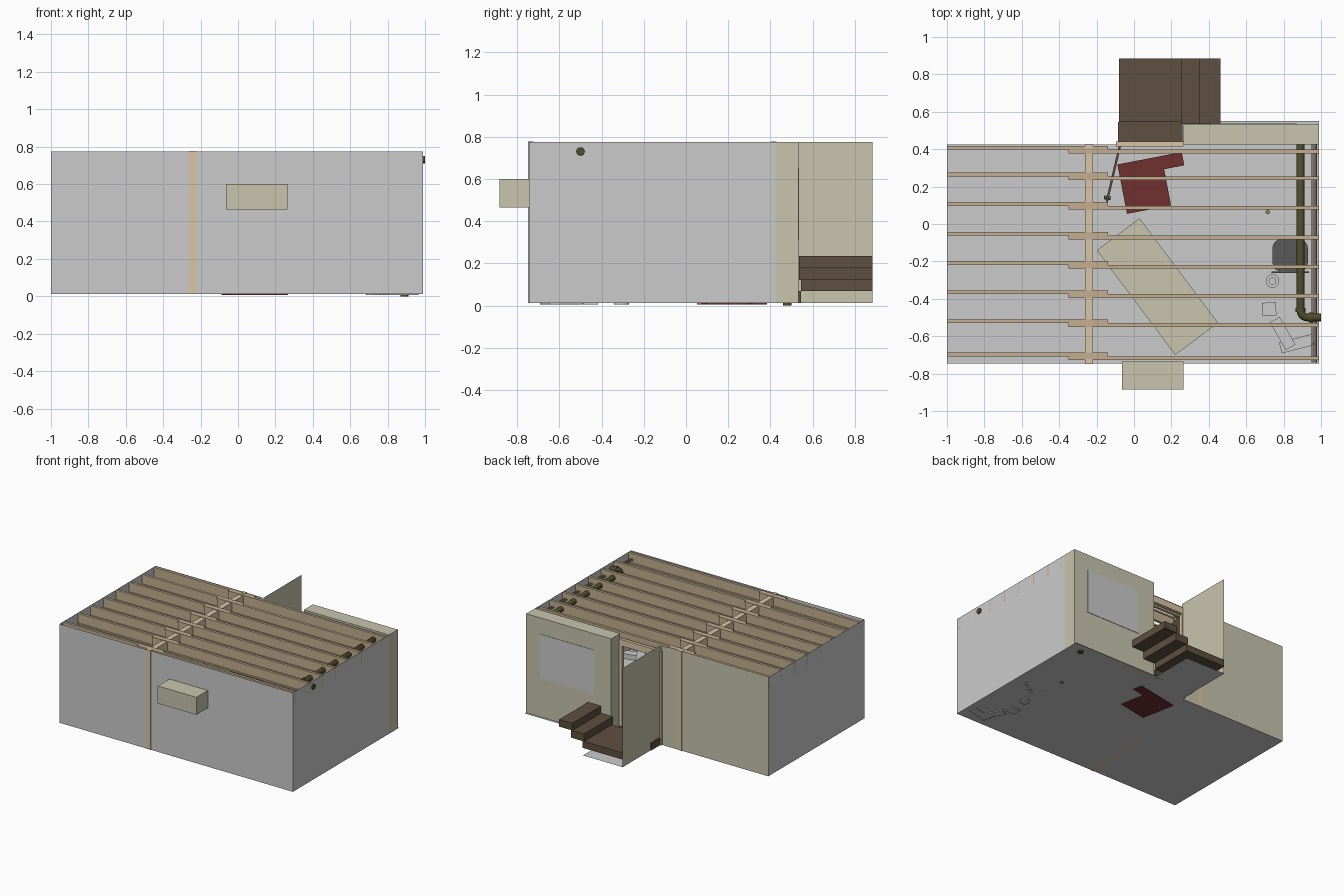
import bpy, bmesh, math
from mathutils import Vector, Matrix

if "Cube" in bpy.data.objects:
    bpy.data.objects.remove(bpy.data.objects["Cube"])

COL = {"cream": (0.58, 0.56, 0.42), "wood": (0.55, 0.43, 0.28), "beam": (0.70, 0.56, 0.38),
       "brown": (0.11, 0.08, 0.05), "olive": (0.08, 0.07, 0.025), "red": (0.16, 0.03, 0.03),
       "copper": (0.28, 0.2, 0.13), "dark": (0.1, 0.1, 0.1)}
MATS = {}


def paint(ob, col):
    if col:
        if col not in MATS:
            MATS[col] = bpy.data.materials.new(col)
            MATS[col].diffuse_color = (*COL[col], 1)
        ob.data.materials.append(MATS[col])
    return ob


def finish(name, bm, col):
    me = bpy.data.meshes.new(name)
    bm.to_mesh(me)
    bm.free()
    ob = bpy.data.objects.new(name, me)
    bpy.context.collection.objects.link(ob)
    return paint(ob, col)


def box(name, x, y, z, col=None, rot=0, bevel=0):
    bm = bmesh.new()
    bmesh.ops.create_cube(bm, size=1)
    bm.transform(Matrix.Diagonal((x[1] - x[0], y[1] - y[0], z[1] - z[0], 1)))
    if bevel:
        es = [e for e in bm.edges if abs(e.verts[0].co.z - e.verts[1].co.z) > 1e-4]
        bmesh.ops.bevel(bm, geom=es, offset=bevel, segments=4, profile=0.5, affect='EDGES')
    ob = finish(name, bm, col)
    ob.location = (sum(x) / 2, sum(y) / 2, sum(z) / 2)
    ob.rotation_euler.z = rot
    return ob


def wall(name, a, b, z, col=None):
    """single-sided upright sheet between two plan points"""
    bm = bmesh.new()
    bm.faces.new([bm.verts.new(p) for p in
                  [(*a, z[0]), (*b, z[0]), (*b, z[1]), (*a, z[1])]])
    return finish(name, bm, col)


def pipe(name, pts, r, col=None):
    cu = bpy.data.curves.new(name, 'CURVE')
    cu.dimensions = '3D'
    cu.bevel_depth, cu.bevel_resolution, cu.use_fill_caps = r, 3, True
    sp = cu.splines.new('POLY')
    sp.points.add(len(pts) - 1)
    for p, c in zip(sp.points, pts):
        p.co = (*c, 1)
    ob = bpy.data.objects.new(name, cu)
    bpy.context.collection.objects.link(ob)
    return paint(ob, col)


def cyl(name, c, r, z, col=None, n=24):
    bm = bmesh.new()
    bmesh.ops.create_cone(bm, cap_ends=True, segments=n, radius1=r, radius2=r, depth=z[1] - z[0])
    ob = finish(name, bm, col)
    ob.location = (*c, (z[0] + z[1]) / 2)
    return ob


Z0, Z1 = 0.012, 0.775
L, R, F, B = -1.0, 0.99, -0.745, 0.425

# floor outline, running on under the stair landing
bm = bmesh.new()
bm.faces.new([bm.verts.new((x, y, Z0)) for x, y in
              [(L, F), (R, F), (R, 0.55), (0.26, 0.55), (0.26, 0.885), (-0.08, 0.885), (-0.08, B), (L, B)]])
finish("floor", bm, None)

# outer walls, front one open at the window well
wall("left_wall", (L, B), (L, F), (Z0, Z1))
wall("right_wall", (R, F), (R, B), (Z0, Z1))
wall("back_wall", (-0.09, B), (L, B), (Z0, Z1), "cream")
WX, WZ = (-0.065, 0.265), (0.465, 0.6)
wall("front_wall_left", (L, F), (WX[0], F), (Z0, Z1))
wall("front_wall_right", (WX[1], F), (R, F), (Z0, Z1))
wall("front_wall_under_window", (WX[0], F), (WX[1], F), (Z0, WZ[0]))
wall("front_wall_over_window", (WX[0], F), (WX[1], F), (WZ[1], Z1))

# window well: box with its inner side open
well = box("window_well", WX, (-0.885, -0.735), WZ, "cream")
bm = bmesh.new()
bm.from_mesh(well.data)
bmesh.ops.delete(bm, geom=[f for f in bm.faces if f.normal.y > 0.9], context='FACES_ONLY')
bm.to_mesh(well.data)
bm.free()

# thick back wall with panel, and stairwell side wall
box("thick_back_wall", (0.265, R), (B, 0.533), (Z0, Z1), "cream")
box("back_window_panel", (0.41, 0.87), (0.525, 0.536), (0.31, 0.65))
wall("stairwell_wall", (-0.08, B), (-0.08, 0.885), (Z0, Z1), "cream")

# stairs
box("threshold_step", (-0.085, 0.26), (0.435, 0.545), (Z0, 0.07), "brown")
box("stair_landing", (-0.08, 0.265), (0.545, 0.885), (0.07, 0.122), "brown")
box("stair_step_1", (0.25, 0.36), (0.535, 0.885), (0.122, 0.18), "brown")
box("stair_step_2", (0.35, 0.462), (0.535, 0.885), (0.18, 0.235), "brown")

# door frame and open door
box("door_jamb_left", (-0.095, -0.07), (0.415, 0.44), (Z0, 0.74), "beam")
box("door_jamb_right", (0.24, 0.265), (0.415, 0.44), (Z0, 0.74), "beam")
box("door_header", (-0.07, 0.24), (0.415, 0.44), (0.69, 0.74), "beam")
ang = math.atan2(0.30, 0.07)
box("door_leaf", (-0.264, 0.044), (0.264, 0.276), (Z0 + 0.005, 0.685), "brown", ang)
pipe("door_handle", [(-0.16, 0.143, 0.33), (-0.125, 0.137, 0.33)], 0.01, "brown")

# lapped joists with flanges and thin webs
for i, y in enumerate([-0.718, -0.54, -0.385, -0.228, -0.072, 0.087, 0.245, 0.388]):
    for side, x, dy in (("right", (-0.35, R), 0), ("left", (L, -0.14), 0.02)):
        c = y + dy
        box(f"joist_{side}_top_{i}", x, (c - .01, c + .01), (0.763, Z1), "wood")
        box(f"joist_{side}_web_{i}", x, (c - .004, c + .004), (0.70, 0.763), "wood")
        box(f"joist_{side}_bottom_{i}", x, (c - .01, c + .01), (0.688, 0.70), "wood")

# bearing stud wall
SX = (-0.262, -0.222)
box("bearing_beam", SX, (F, B), (0.70, 0.77), "beam")
box("stud_bottom_plate", SX, (F, B), (Z0, 0.03), "beam")
for i in range(8):
    y = F - 0.003 + i * (B - F - 0.019) / 7
    top = 0.778 if i in (0, 7) else 0.70
    box(f"stud_{i}", SX, (y, y + 0.025), (Z0, top), "beam")

# drain pipe: elbow out through the right wall, drop inside the thick wall
bend = [(0.93 - 0.04 * math.cos(a), -0.46 - 0.04 * math.sin(a), 0.73)
        for a in [k * math.pi / 10 for k in range(6)]]
pipe("drain_pipe", [(0.89, 0.48, 0.0), (0.89, 0.48, 0.71), (0.89, 0.46, 0.73)] + bend
     + [(1.0, -0.5, 0.73)], 0.021, "olive")
pipe("drain_collar_side", [(0.89, -0.47, 0.73), (0.89, -0.45, 0.73)], 0.026, "olive")
pipe("drain_collar_end", [(0.935, -0.5, 0.73), (0.955, -0.5, 0.73)], 0.026, "olive")
for i, x in enumerate((0.955, 0.972)):
    pipe(f"water_pipe_{i}", [(x, -0.74, 0.725), (x, 0.425, 0.725)], 0.006, "copper")

# long table, set askew
rot = math.atan2(-0.56, 0.42)
c = Vector((0.125, -0.335))
box("table_top", (c.x - .35, c.x + .35), (c.y - .143, c.y + .143), (0.215, 0.24), "cream", rot)
for i, (u, v) in enumerate([(-.32, -.115), (.32, -.115), (-.32, .115), (.32, .115)]):
    p = c + Matrix.Rotation(rot, 2) @ Vector((u, v))
    box(f"table_leg_{i}", (p.x - .013, p.x + .013), (p.y - .013, p.y + .013), (Z0, 0.215), "cream", rot)

# red corner seat by the door
box("seat_base", (-0.06, 0.18), (0.075, 0.29), (0.006, 0.12), "red", 0.19)
box("seat_back", (-0.085, 0.265), (0.28, 0.352), (0.006, 0.12), "red", 0.19)

# utility items along the right wall
box("heater_body", (0.74, 0.93), (-0.255, -0.08), (Z0, 0.3), "dark", 0, 0.05)
box("heater_front", (0.735, 0.935), (-0.263, -0.255), (Z0, 0.3), "dark")
cyl("bucket", (0.74, -0.305), 0.036, (0.006, 0.09))
cyl("bucket_lid", (0.74, -0.305), 0.02, (0.09, 0.1))
cyl("floor_pole", (0.715, 0.065), 0.012, (0.006, 0.69), "copper", 12)
box("carton_small", (0.685, 0.76), (-0.49, -0.42), (0.006, 0.06), None, 0.05)
box("carton_tall", (0.71, 0.88), (-0.615, -0.555), (0.006, 0.08), None, -1.05)
box("carton_long", (0.78, 0.96), (-0.67, -0.61), (0.006, 0.05), None, 0.25)

for m in bpy.data.materials:
    if m.users and not m.is_grease_pencil:
        m.use_nodes = True
        m.node_tree.nodes["Principled BSDF"].inputs["Base Color"].default_value = m.diffuse_color
